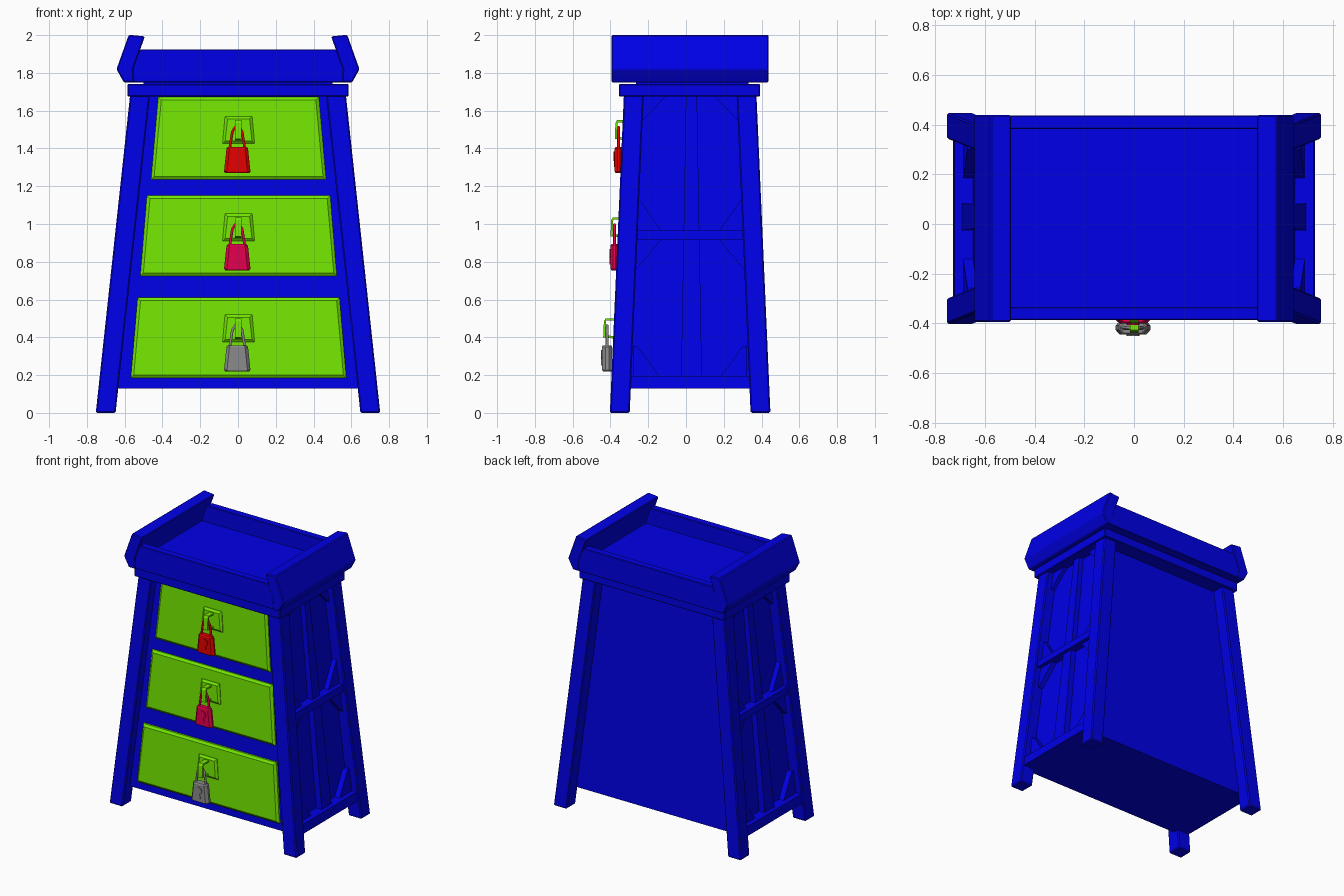
import bpy, bmesh, math

cube = bpy.data.objects.get("Cube")
if cube:
    bpy.data.objects.remove(cube)


def material(name, rgb):
    m = bpy.data.materials.new(name)
    m.use_nodes = True
    color = (*rgb, 1)
    m.diffuse_color = color
    m.node_tree.nodes["Principled BSDF"].inputs["Base Color"].default_value = color
    return m


BLUE = material("blue paint", (0, 0, 0.8))
GREEN = material("lime green", (0.17, 0.8, 0))
RED = material("red", (0.8, 0, 0))
CRIMSON = material("crimson", (0.8, 0, 0.075))
GREY = material("grey metal", (0.26, 0.26, 0.26))


def link(name, mesh, mat):
    ob = bpy.data.objects.new(name, mesh)
    bpy.context.collection.objects.link(ob)
    mesh.materials.clear()
    mesh.materials.append(mat)
    return ob


def loft(name, rings, mat, bevel=0):
    """Skin matching rings of points and cap both ends."""
    bm = bmesh.new()
    vs = [[bm.verts.new(p) for p in ring] for ring in rings]
    n = len(vs[0])
    for a, b in zip(vs, vs[1:]):
        for i in range(n):
            j = (i + 1) % n
            bm.faces.new((a[i], a[j], b[j], b[i]))
    bm.faces.new(vs[0])
    bm.faces.new(vs[-1])
    bmesh.ops.recalc_face_normals(bm, faces=bm.faces)
    mesh = bpy.data.meshes.new(name)
    bm.to_mesh(mesh)
    bm.free()
    ob = link(name, mesh, mat)
    if bevel:
        mod = ob.modifiers.new("edge bevel", "BEVEL")
        mod.width = bevel
        mod.segments = 1
    return ob


def rect(x0, x1, y0, y1, z):
    return [(x0, y0, z), (x1, y0, z), (x1, y1, z), (x0, y1, z)]


def box(name, x0, x1, y0, y1, z0, z1, mat, bevel=0):
    return loft(name, [rect(x0, x1, y0, y1, z) for z in (z0, z1)], mat, bevel)


# Tapering outer envelope of the cabinet
CY = 0.022
def half_x(z): return 0.753 - 0.108 * z
def half_y(z): return 0.425 - 0.044 * z
def front_y(z): return CY - half_y(z)


# Cabinet body, recessed behind the legs on every side
loft("cabinet_body", [rect(inset - half_x(z), half_x(z) - inset, front_y(z) + 0.062,
                           CY + half_y(z) - 0.09, z) for z, inset in ((0.13, 0.085), (1.69, 0.075))],
     BLUE)

# Four splayed legs
LEG = 0.105
for sx, side in ((1, "left"), (-1, "right")):
    for sy, end in ((-1, "front"), (1, "back")):
        rings = []
        for z in (0, 1.69):
            hx, hy = half_x(z), half_y(z)
            rings.append(rect(sx * (hx - LEG), sx * hx, CY + sy * (hy - LEG), CY + sy * hy, z))
        loft(f"{end}_{side}_leg", rings, BLUE, 0.007)


# Side framing: profiles in y and z that follow the side slope
def side_board(name, s, pts, inset):
    loft(name, [[(s * (half_x(z) - d), CY + y, z) for y, z in pts] for d in (0.095, inset)], BLUE)


def bar(w, z0, z1):
    return [(-w, z0), (w, z0), (w, z1), (-w, z1)]


GUSSETS = [("top", 0.12, 1.685, 0.25, 1.55), ("upper", 0.15, 0.96, 0.27, 1.13),
           ("lower", 0.15, 0.92, 0.28, 0.765), ("bottom", 0.16, 0.19, 0.28, 0.355)]
for s, side in ((1, "left"), (-1, "right")):
    side_board(f"{side}_bottom_rail", s, bar(0.32, 0.13, 0.195), 0.01)
    side_board(f"{side}_middle_rail", s, bar(0.29, 0.915, 0.965), 0.015)
    side_board(f"{side}_centre_post", s,
               [(-0.048, 0.19), (0.062, 0.19), (0.036, 1.685), (-0.022, 1.685)], 0.04)
    for label, y_in, z_rail, y_out, z_leg in GUSSETS:
        for e, end in ((-1, "front"), (1, "back")):
            side_board(f"{side}_{end}_{label}_gusset", s,
                       [(e * y_in, z_rail), (e * y_out, z_leg), (e * 0.3, z_leg),
                        (e * 0.3, z_rail)], 0.045)

# Tray top
box("top_slab", -0.585, 0.585, -0.355, 0.392, 1.675, 1.742, BLUE, 0.005)
box("tray_neck", -0.5, 0.5, -0.265, 0.33, 1.73, 1.76, BLUE)
box("tray_floor", -0.57, 0.57, -0.36, 0.41, 1.75, 1.805, BLUE)
for end, y0, y1 in (("front", -0.387, -0.333), ("back", 0.382, 0.436)):
    loft(f"tray_{end}_lip", [rect(-w, w, y0, y1, z) for w, z in
                             ((0.6, 1.75), (0.585, 1.82), (0.515, 1.925))], BLUE, 0.004)
PLANK = [(0.55, 1.75), (0.605, 1.75), (0.643, 1.82), (0.578, 2.002), (0.493, 1.993), (0.555, 1.82)]
for s, side in ((1, "left"), (-1, "right")):
    loft(f"tray_{side}_plank", [[(s * x, y, z) for x, z in PLANK] for y in (-0.394, 0.438)],
         BLUE, 0.006)


# Front panels: trapezoids parallel to the sloping front, with a raised bevelled face
def front_panel(name, z0, z1, w0, w1, steps, mat):
    rings = []
    for depth, m in steps:
        pts = [(-w0 + m, z0 + m), (w0 - m, z0 + m), (w1 - m, z1 - m), (m - w1, z1 - m)]
        rings.append([(x + 0.003, front_y(z) + depth, z) for x, z in pts])
    return loft(name, rings, mat)


def padlock(label, z, depth, out, mat):
    """Hasp plate, staple and hanging padlock below plate top height z."""
    front_panel(f"{label}_hasp_plate", z - 0.145, z, 0.085, 0.072,
                [(depth + 0.01, 0), (depth - 0.004, 0), (depth - 0.016, 0.014)], GREEN)
    # Staple, a bracket profile given by distance out from the front and drop below z
    reach = 0.038 + out
    bracket = [(-depth, 0.02), (reach - 0.008, 0.02), (reach, 0.035), (reach, 0.12),
               (-depth, 0.13), (-depth, 0.118), (reach - 0.011, 0.108),
               (reach - 0.011, 0.032), (-depth, 0.032)]
    loft(f"{label}_staple", [[(x, front_y(z - d) - o, z - d) for o, d in bracket]
                             for x in (-0.016, 0.019)], GREEN)
    # Lock body with chamfered corners, wider at the bottom
    yc = front_y(z - 0.1) - 0.018 - out
    top = z - 0.162
    dy = 0.021 + out * 0.4
    rings = []
    for zz, w, d in ((top - 0.138, 0.064, dy - 0.005), (top - 0.13, 0.07, dy),
                     (top - 0.008, 0.057, dy), (top, 0.05, dy - 0.005)):
        c = w - 0.016
        rings.append([(x - 0.004, yc + y, zz) for x, y in
                      ((-c, -d), (c, -d), (w, -d / 3), (w, d / 3), (c, d), (-c, d),
                       (-w, d / 3), (-w, -d / 3))])
    loft(f"{label}_lock_body", rings, mat)
    # Keyhole escutcheon
    face, kz = yc - dy, top - 0.05
    loft(f"{label}_keyhole_disc",
         [[(-0.004 + 0.026 * math.cos(a), y, kz + 0.026 * math.sin(a))
           for a in [i * math.tau / 10 for i in range(10)]]
          for y in (face + 0.002, face - 0.006)], mat)
    loft(f"{label}_keyhole_slot",
         [[(-0.017, y, kz - 0.057), (0.009, y, kz - 0.057), (0.005, y, kz), (-0.013, y, kz)]
          for y in (face + 0.002, face - 0.005)], mat)
    # Shackle
    curve = bpy.data.curves.new("shackle_path", "CURVE")
    curve.dimensions = "3D"
    curve.bevel_depth = 0.008
    curve.bevel_resolution = 1
    curve.use_fill_caps = True
    path = [(-0.04, -0.01), (-0.026, 0.08), (-0.012, 0.104), (0.012, 0.104), (0.026, 0.08),
            (0.04, -0.01)]
    spline = curve.splines.new("POLY")
    spline.points.add(len(path) - 1)
    for p, (x, h) in zip(spline.points, path):
        p.co = (x - 0.004, yc, top + h, 1)
    tmp = bpy.data.objects.new("shackle_path", curve)
    mesh = bpy.data.meshes.new_from_object(tmp)
    bpy.data.objects.remove(tmp)
    link(f"{label}_shackle", mesh, mat)


# Drawers: bottom and top heights, half widths, hasp height, recess, extra reach, lock colour
DRAWERS = [("top", 1.235, 1.672, 0.463, 0.425, 1.57, 0.044, 0, RED),
           ("middle", 0.725, 1.15, 0.52, 0.485, 1.055, 0.042, 0, CRIMSON),
           ("bottom", 0.185, 0.61, 0.571, 0.535, 0.52, 0.036, 0.015, GREY)]
for label, z0, z1, w0, w1, hasp, depth, out, mat in DRAWERS:
    front_panel(f"{label}_drawer", z0, z1, w0, w1,
                [(0.08, 0), (depth + 0.012, 0), (depth, 0.016)], GREEN)
    padlock(label, hasp, depth, out, mat)
